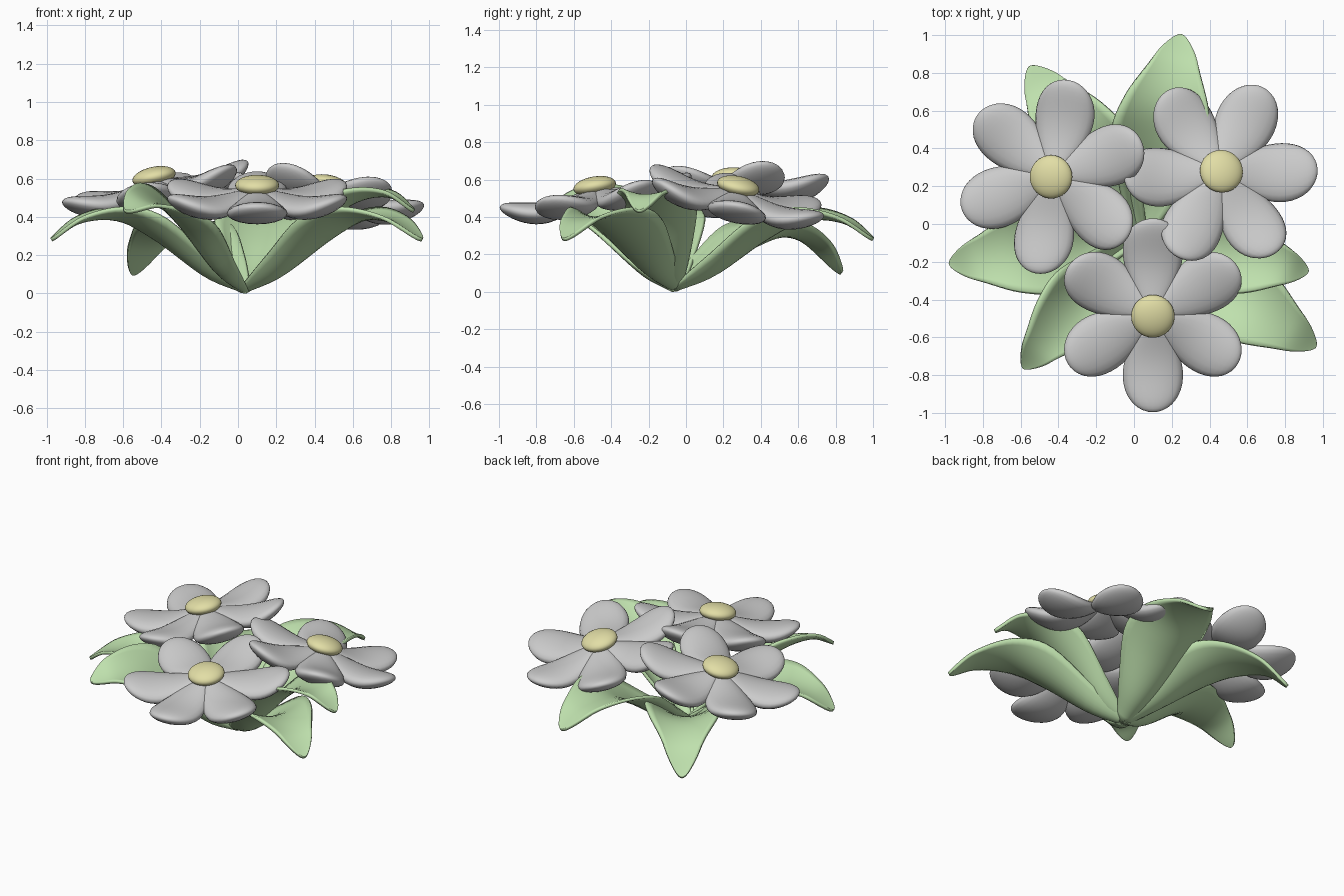
import bpy, math
from mathutils import Vector, Matrix

if "Cube" in bpy.data.objects:
    bpy.data.objects.remove(bpy.data.objects["Cube"])


def material(name, col):
    m = bpy.data.materials.new(name)
    m.diffuse_color = (*col, 1)
    m.use_nodes = True
    m.node_tree.nodes["Principled BSDF"].inputs["Base Color"].default_value = m.diffuse_color
    return m


GREEN = material("leaf_green", (0.52, 0.75, 0.42))
YELLOW = material("centre_yellow", (0.76, 0.73, 0.38))


def add_object(name, verts, faces, mat=None):
    me = bpy.data.meshes.new(name)
    me.from_pydata(verts, [], faces)
    me.update()
    for p in me.polygons:
        p.use_smooth = True
    ob = bpy.data.objects.new(name, me)
    bpy.context.collection.objects.link(ob)
    if mat:
        me.materials.append(mat)
    return ob


def catmull(pts, t):
    n = len(pts) - 1
    i = min(int(t * n), n - 1)
    f = t * n - i
    p1, p2 = Vector(pts[i]), Vector(pts[i + 1])
    p0 = Vector(pts[i - 1]) if i else 2 * p1 - p2
    p3 = Vector(pts[i + 2]) if i + 2 <= n else 2 * p2 - p1
    return 0.5 * (2 * p1 + (p2 - p0) * f + (2 * p0 - 5 * p1 + 4 * p2 - p3) * f * f
                  + (3 * p1 - p0 - 3 * p2 + p3) * f ** 3)


# Puffy teardrop petal lying along +x, dipping in the middle
def petal(name, frame):
    rings, seg = 22, 20
    verts = []
    for i in range(1, rings):
        t = (1 - math.cos(math.pi * i / rings)) / 2
        w = t ** 0.8 * (1 - t) ** 0.5 / 0.422
        r = 0.03 + 0.49 * t
        zc = -0.07 * math.sin(math.pi * t) - 0.01 * t
        for j in range(seg):
            a = 2 * math.pi * j / seg
            y = 0.16 * w * math.cos(a)
            verts.append((r, y, zc + 0.059 * w * math.sin(a)))
    n = len(verts)
    verts += [(0.03, 0, 0), (0.52, 0, -0.01)]
    faces = []
    for j in range(seg):
        k = (j + 1) % seg
        for i in range(rings - 2):
            a, b = i * seg, (i + 1) * seg
            faces.append((a + j, a + k, b + k, b + j))
        faces.append((n, k, j))
        last = (rings - 2) * seg
        faces.append((n + 1, last + j, last + k))
    add_object(name, verts, faces).matrix_world = frame


# Flowers: centre, tilted normal, angle of first petal
flowers = [
    ("left", (-0.435, 0.25, 0.59), (-0.21, -0.02, 1), 20),
    ("right", (0.46, 0.275, 0.545), (0.15, 0.22, 1), 3),
    ("front", (0.10, -0.485, 0.545), (0, -0.17, 1), 30),
]
for label, centre, normal, start in flowers:
    tilt = Vector((0, 0, 1)).rotation_difference(Vector(normal)).to_matrix().to_4x4()
    frame = Matrix.Translation(centre) @ tilt
    for k in range(6):
        petal(f"{label}_petal_{k + 1}",
              frame @ Matrix.Rotation(math.radians(start + 60 * k), 4, 'Z'))
    bpy.ops.mesh.primitive_uv_sphere_add(segments=32, ring_count=16, radius=1)
    ob = bpy.context.object
    ob.name = f"{label}_flower_centre"
    ob.matrix_world = frame @ Matrix.Translation((0, 0, 0.02)) @ Matrix.Diagonal((0.115, 0.115, 0.052, 1))
    ob.data.materials.append(YELLOW)
    bpy.ops.object.shade_smooth()


# Leaf: cupped strip that rises, arches over and narrows to a rounded tip
U = (0, 0.2, 0.45, 0.65, 0.85, 1)
WIDTH = (0.04, 0.14, 0.24, 0.215, 0.125, 0.06)
RAISE = (0.02, 0.10, 0.115, 0.06, 0.02, 0)
BASE = Vector((0.03, -0.06, 0))
LOW = (0.01, 0.095, 0.28, 0.385, 0.375, 0.28)
HIGH = (0.01, 0.12, 0.35, 0.48, 0.51, 0.43)
MID = (0.01, 0.10, 0.31, 0.435, 0.48, 0.43)
DROOP = (0.01, 0.10, 0.24, 0.30, 0.25, 0.10)


def leaf(name, tip, heights, wide, roll=0.0):
    rows, cols = 36, 12
    axis = Vector((*tip, 0)) - BASE
    side = Vector((-axis.y, axis.x, 0)).normalized()
    keys = list(zip(U, heights, WIDTH, RAISE))
    verts, faces = [], []
    for i in range(rows + 1):
        u, z, w, lift = catmull(keys, math.sin(i / rows * math.pi / 2))
        if u > 0.88:
            w *= math.sqrt(max(0.003, 1 - ((u - 0.88) / 0.12) ** 2))
        for j in range(cols + 1):
            s = 2 * j / cols - 1
            verts.append(BASE + axis * u + side * (s * w * wide)
                         + Vector((0, 0, z + lift * s * s + roll * s * w)))
    for i in range(rows):
        for j in range(cols):
            a = i * (cols + 1) + j
            faces.append((a, a + cols + 1, a + cols + 2, a + 1))
    ob = add_object(name, verts, faces, GREEN)
    mod = ob.modifiers.new("thickness", 'SOLIDIFY')
    mod.thickness = 0.02
    mod.offset = 0


leaf("left_leaf", (-0.975, -0.21), LOW, 0.95)
leaf("front_left_leaf", (-0.59, -0.76), MID, 0.8, -0.35)
leaf("front_right_leaf", (0.96, -0.65), LOW, 0.95)
leaf("right_leaf", (0.92, -0.25), HIGH, 0.85)
leaf("back_leaf", (0.25, 1.0), LOW, 1.05)
leaf("back_left_leaf", (-0.55, 0.83), DROOP, 1.0)
